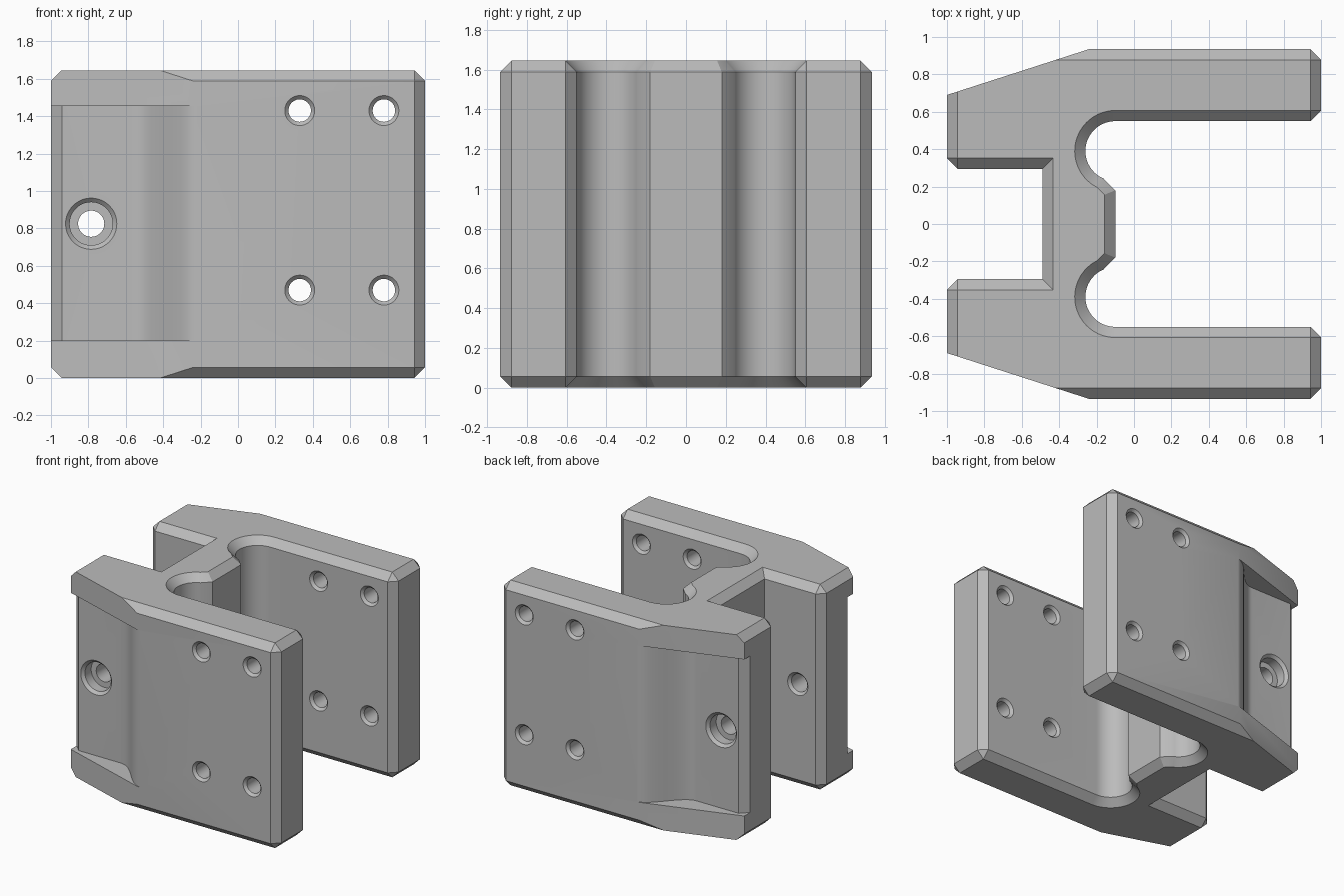
import bpy, bmesh, math

if "Cube" in bpy.data.objects:
    bpy.data.objects.remove(bpy.data.objects["Cube"], do_unlink=True)

HEIGHT = 1.645
CHAMFER = 0.057

grey = bpy.data.materials.new("plain_grey")
grey.use_nodes = True
color = (0.5, 0.5, 0.5, 1)
grey.diffuse_color = color
grey.node_tree.nodes["Principled BSDF"].inputs["Base Color"].default_value = color


def add_object(name, bm):
    bmesh.ops.recalc_face_normals(bm, faces=bm.faces)
    mesh = bpy.data.meshes.new(name)
    bm.to_mesh(mesh)
    bm.free()
    mesh.materials.append(grey)
    obj = bpy.data.objects.new(name, mesh)
    bpy.context.collection.objects.link(obj)
    return obj


def prism(points, low, high):
    """Extrude an xy outline from z = low to z = high."""
    bm = bmesh.new()
    base = bm.faces.new([bm.verts.new((x, y, low)) for x, y in points])
    new = bmesh.ops.extrude_face_region(bm, geom=[base])["geom"]
    for v in new:
        if isinstance(v, bmesh.types.BMVert):
            v.co.z = high
    bmesh.ops.recalc_face_normals(bm, faces=bm.faces)
    return bm


def hole_cutter(x, z, half, sides=48):
    """Solid of revolution along y, mirrored about y = 0, from (y, radius) pairs."""
    profile = [(-y, r) for y, r in reversed(half)] + half
    bm = bmesh.new()
    rings = []
    for y, r in profile:
        angles = [math.tau * i / sides for i in range(sides)]
        rings.append([bm.verts.new((x + r * math.cos(a), y, z + r * math.sin(a))) for a in angles])
    for a, b in zip(rings, rings[1:]):
        for i in range(sides):
            j = (i + 1) % sides
            bm.faces.new((a[i], a[j], b[j], b[i]))
    bm.faces.new(rings[0])
    bm.faces.new(rings[-1])
    return add_object("hole_cutter", bm)


# Body outline: two arms joined by a web, with round reliefs beside the web
start, end = math.radians(247), math.radians(90)
arc = [(-0.10 + 0.16 * math.cos(start + (end - start) * i / 24),
        0.39 + 0.16 * math.sin(start + (end - start) * i / 24)) for i in range(25)]
half = [(-0.10, 0.18)] + arc + [(1, 0.55), (1, 0.935), (-0.24, 0.935),
                                (-1, 0.69), (-1, 0.295), (-0.49, 0.295)]
outline = half + [(x, -y) for x, y in reversed(half)]
bm = prism(outline, 0, HEIGHT)


# Chamfer the rims (but not along the tapered sides) and the arm end corners
def needs_chamfer(edge):
    a, b = (v.co for v in edge.verts)
    if abs(a.z - b.z) > 0.1:
        return abs(a.x) > 0.99 and not 0.6 < abs(a.y) < 0.8
    tapered = min(abs(a.y), abs(b.y)) > 0.6 and abs(a.y - b.y) > 0.1 and a.y * b.y > 0
    return not tapered


bmesh.ops.bevel(bm, geom=[e for e in bm.edges if needs_chamfer(e)], offset=CHAMFER,
                offset_type='OFFSET', segments=1, profile=0.5, affect='EDGES')
body = add_object("clamp_body", bm)

# Side recesses with a smooth run-out into the arm
curve = []
for i in range(25):
    t = i / 24
    curve.append((-0.57 + 0.37 * t, 0.675 + 0.262 * (1 - math.cos(math.pi * t)) / 2))
recess = [(-1.1, 1.1), (-1.1, 0.515), (-0.94, 0.675)] + curve + [(-0.2, 1.1)]
cutters = [add_object("recess_cutter", prism([(x, s * y) for x, y in recess], 0.2, 1.455))
           for s in (1, -1)]

# Four chamfered through holes and one counterbored cross hole
screw = [(0.53, 0.08), (0.55, 0.08), (0.57, 0.06), (0.915, 0.06), (0.955, 0.1)]
bore = [(0.275, 0.09), (0.295, 0.09), (0.315, 0.07), (0.575, 0.07), (0.575, 0.115),
        (0.653, 0.115), (0.72, 0.182)]
for x in (0.33, 0.78):
    for z in (0.47, 1.43):
        cutters.append(hole_cutter(x, z, screw))
cutters.append(hole_cutter(-0.785, 0.825, bore))

# Apply the cuts
bpy.context.view_layer.objects.active = body
for cutter in cutters:
    cutter.hide_render = True
    mod = body.modifiers.new("cut", 'BOOLEAN')
    mod.operation = 'DIFFERENCE'
    mod.solver = 'EXACT'
    mod.object = cutter
    bpy.ops.object.modifier_apply(modifier=mod.name)
    bpy.data.objects.remove(cutter, do_unlink=True)

for obj in bpy.context.selected_objects:
    obj.select_set(False)
body.select_set(True)
bpy.ops.object.shade_smooth_by_angle(angle=math.radians(25))
